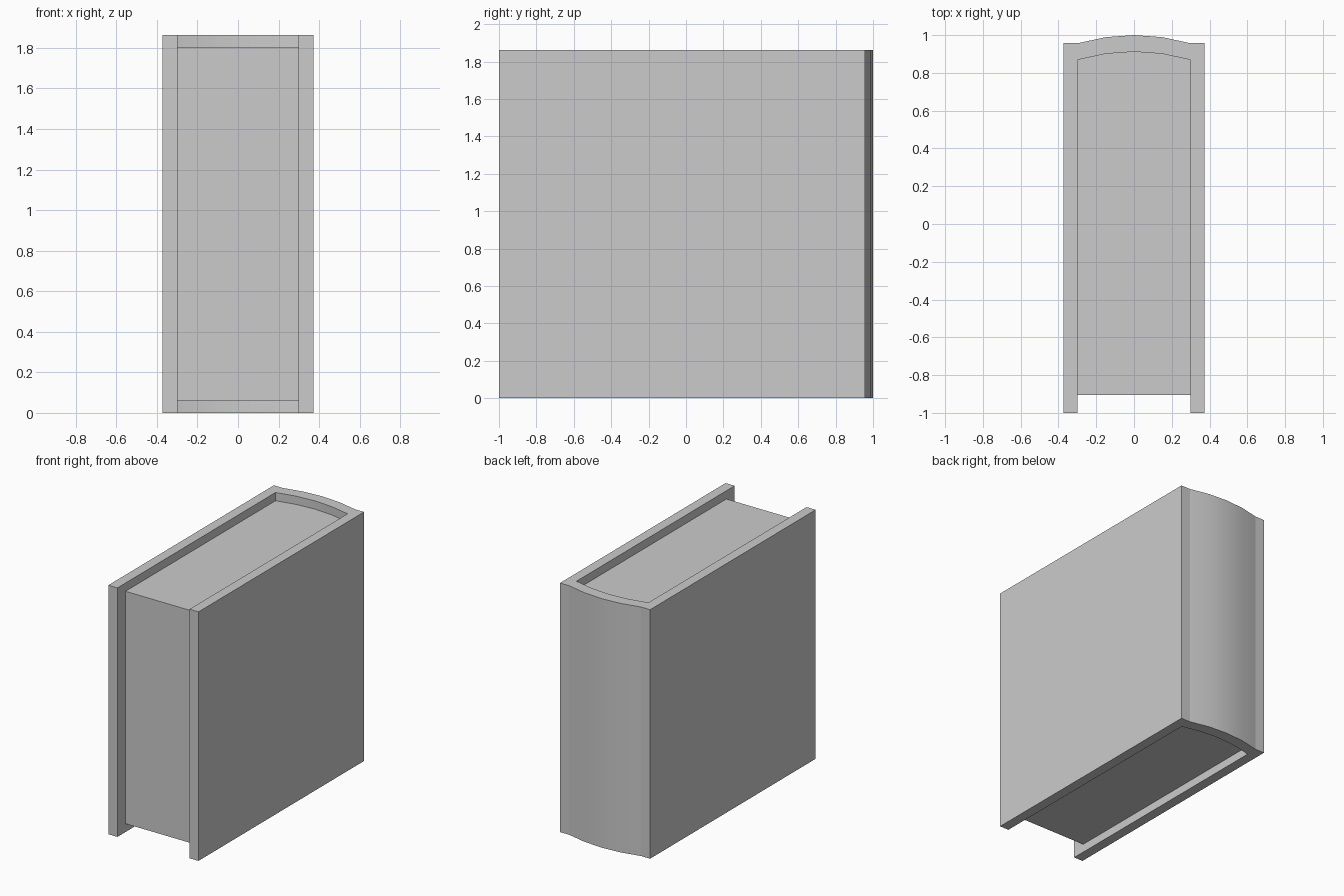
import bpy, bmesh

if "Cube" in bpy.data.objects:
    bpy.data.objects.remove(bpy.data.objects["Cube"])

HALF_OUT, HALF_IN = 0.373, 0.298
HEIGHT, MARGIN = 1.863, 0.062
SEGMENTS = 4


def arc(y_edge, sag):
    """Shallow curve across the spine, from +x to -x."""
    pts = []
    for i in range(SEGMENTS + 1):
        t = 1 - 2 * i / SEGMENTS
        pts.append((HALF_IN * t, y_edge + sag * (1 - t * t)))
    return pts


def extrude_profile(name, points, z0, z1):
    bm = bmesh.new()
    face = bm.faces.new([bm.verts.new((x, y, z0)) for x, y in points])
    result = bmesh.ops.extrude_face_region(bm, geom=[face])
    top = [g for g in result["geom"] if isinstance(g, bmesh.types.BMVert)]
    bmesh.ops.translate(bm, verts=top, vec=(0, 0, z1 - z0))
    bmesh.ops.recalc_face_normals(bm, faces=bm.faces)
    mesh = bpy.data.meshes.new(name)
    bm.to_mesh(mesh)
    bm.free()
    obj = bpy.data.objects.new(name, mesh)
    bpy.context.collection.objects.link(obj)
    # Smooth the curved spine while keeping board edges crisp
    bpy.ops.object.select_all(action='DESELECT')
    obj.select_set(True)
    bpy.context.view_layer.objects.active = obj
    bpy.ops.object.shade_smooth_by_angle(angle=0.2)
    return obj


outer_arc = arc(0.957, 0.043)
inner_arc = arc(0.869, 0.043)

# Cover: two boards joined by the curved spine
cover = ([(HALF_IN, -1), (HALF_OUT, -1), (HALF_OUT, 0.957)]
         + outer_arc
         + [(-HALF_OUT, 0.957), (-HALF_OUT, -1), (-HALF_IN, -1)]
         + inner_arc[::-1])
extrude_profile("book_cover", cover, 0, HEIGHT)

# Page block: inset from the cover at top, bottom and fore edge
pages = [(-HALF_IN, -0.904), (HALF_IN, -0.904)] + inner_arc
extrude_profile("page_block", pages, MARGIN, HEIGHT - MARGIN)
